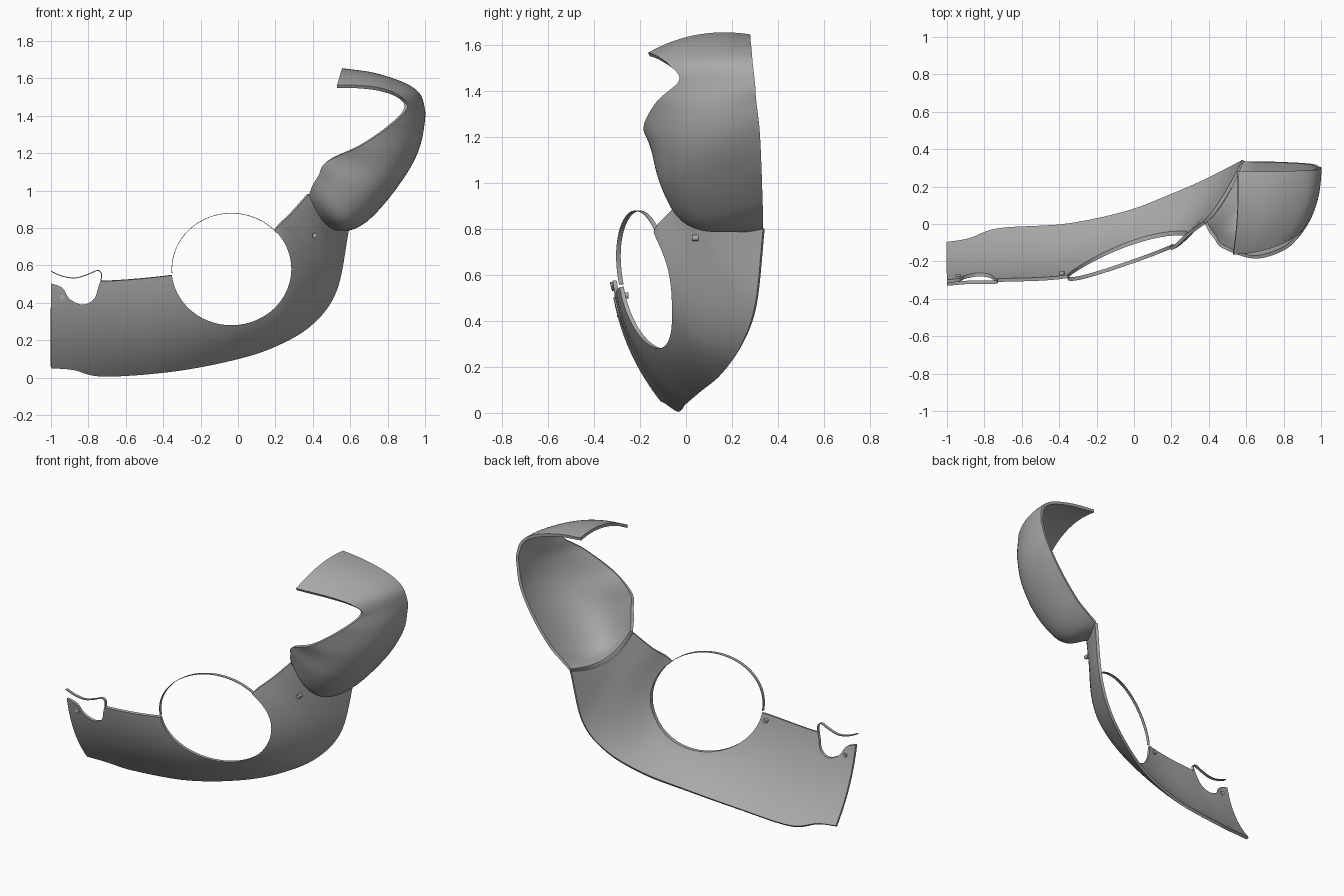
import bpy, bmesh, math
from mathutils import Vector

old = bpy.data.objects.get("Cube")
if old:
    bpy.data.objects.remove(old, do_unlink=True)

grey = bpy.data.materials.new("plain_grey")
grey.use_nodes = True
COLOUR = (0.4, 0.4, 0.4, 1)
grey.diffuse_color = COLOUR
grey.node_tree.nodes["Principled BSDF"].inputs["Base Color"].default_value = COLOUR

THICK = 0.018


def make_object(name, bm, material=grey):
    mesh = bpy.data.meshes.new(name)
    bm.to_mesh(mesh)
    bm.free()
    obj = bpy.data.objects.new(name, mesh)
    bpy.context.collection.objects.link(obj)
    if material:
        mesh.materials.append(material)
    return obj


def activate(obj):
    bpy.ops.object.select_all(action='DESELECT')
    obj.select_set(True)
    bpy.context.view_layer.objects.active = obj


def smooth(obj):
    activate(obj)
    bpy.ops.object.shade_smooth_by_angle(angle=math.radians(35))


def spline(points, steps):
    """Smooth curve through every point."""
    pts = [Vector(p) for p in points]
    pts = [2 * pts[0] - pts[1]] + pts + [2 * pts[-1] - pts[-2]]
    out = []
    for a, b, c, d in zip(pts, pts[1:], pts[2:], pts[3:]):
        for k in range(steps):
            t = k / steps
            out.append(0.5 * (2 * b + (c - a) * t + (2 * a - 5 * b + 4 * c - d) * t ** 2
                              + (3 * b - a - 3 * c + d) * t ** 3))
    out.append(pts[-2])
    return out


def arc(a, m, b, count):
    """Parabolic section through three points."""
    s = (m - a).length / ((m - a).length + (b - m).length)
    for k in range(count + 1):
        t = k / count
        yield (a * ((t - s) * (t - 1) / s) + m * (t * (t - 1) / (s * (s - 1)))
               + b * (t * (t - s) / (1 - s)))


def shell(name, sections, steps=10, count=28):
    """Thick sheet lofted through (edge, middle, edge) sections."""
    rails = [spline(rail, steps) for rail in zip(*sections)]
    bm = bmesh.new()
    rows = [[bm.verts.new(p) for p in arc(*trio, count)] for trio in zip(*rails)]
    for r, s in zip(rows, rows[1:]):
        for j in range(count):
            bm.faces.new((r[j], s[j], s[j + 1], r[j + 1]))
    obj = make_object(name, bm)
    mod = obj.modifiers.new("thickness", 'SOLIDIFY')
    mod.thickness = THICK
    mod.offset = -1
    activate(obj)
    bpy.ops.object.modifier_apply(modifier=mod.name)
    return obj


def cut(obj, outline):
    """Cut a front-view outline straight through the sheet."""
    bm = bmesh.new()
    face = bm.faces.new([bm.verts.new((x, -1, z)) for x, z in outline])
    new = bmesh.ops.extrude_face_region(bm, geom=[face])["geom"]
    bmesh.ops.translate(bm, vec=(0, 2, 0), verts=[g for g in new if isinstance(g, bmesh.types.BMVert)])
    bmesh.ops.recalc_face_normals(bm, faces=bm.faces)
    cutter = make_object("cutter", bm, None)
    cutter.hide_render = True
    mod = obj.modifiers.new("cut", 'BOOLEAN')
    mod.operation = 'DIFFERENCE'
    mod.solver = 'EXACT'
    mod.object = cutter
    activate(obj)
    bpy.ops.object.modifier_apply(modifier=mod.name)
    bpy.data.objects.remove(cutter, do_unlink=True)


def ribbon(name, path, width, depth):
    """Thin strip, narrow from the front and deep along y."""
    bm = bmesh.new()
    loops = []
    for i, p in enumerate(path):
        d = path[min(i + 1, len(path) - 1)] - path[max(i - 1, 0)]
        n = Vector((-d.z, 0, d.x)).normalized() * width
        back = Vector((0, depth, 0))
        loops.append([bm.verts.new(q) for q in (p, p + n, p + n + back, p + back)])
    for a, b in zip(loops, loops[1:]):
        for j in range(4):
            k = (j + 1) % 4
            bm.faces.new((a[j], a[k], b[k], b[j]))
    bm.faces.new(loops[0])
    bm.faces.new(loops[-1])
    bmesh.ops.recalc_face_normals(bm, faces=bm.faces)
    smooth(make_object(name, bm))


# Section shared by the lower shell and the cup
SEAM = ((0.595, 0.335, 0.8), (0.47, 0.11, 0.82), (0.38, 0, 0.98))

# Lower shell: bottom edge, middle, top edge
lower = shell("lower_shell", [
    ((-1, -0.11, 0.05), (-1, -0.235, 0.25), (-1, -0.325, 0.56)),
    ((-0.88, -0.09, 0.04), (-0.88, -0.22, 0.24), (-0.88, -0.32, 0.54)),
    ((-0.72, -0.035, 0.005), (-0.72, -0.2, 0.22), (-0.72, -0.31, 0.515)),
    ((-0.36, -0.01, 0.03), (-0.36, -0.19, 0.25), (-0.36, -0.29, 0.545)),
    ((-0.035, 0.06, 0.09), (-0.035, -0.12, 0.28), (-0.035, -0.2, 0.6)),
    ((0.2, 0.15, 0.165), (0.19, -0.065, 0.37), (0.1, -0.13, 0.65)),
    ((0.4, 0.235, 0.285), (0.285, -0.06, 0.53), (0.2, -0.14, 0.79)),
    ((0.53, 0.3, 0.47), (0.42, 0.07, 0.68), (0.29, -0.065, 0.88)),
    SEAM])


# Round opening and its thin upper rim
def ring_point(a):
    c, s = math.cos(a), math.sin(a)
    return Vector((-0.035 + 0.32 * c, -0.185 + 0.11 * c - 0.05 * s + 0.015 * s * s, 0.58 + 0.3 * s))


ring = [ring_point(math.tau * i / 96) for i in range(96)]
cut(lower, [(p.x, p.z) for p in ring])
ribbon("opening_rim", [ring_point(math.radians(40 + 3 * i)) for i in range(49)], 0.003, 0.02)

# Notch at the end and the fine strip above it
notch = spline([(-1.02, 0, 0.51), (-0.94, 0, 0.48), (-0.9, 0, 0.42), (-0.83, 0, 0.39),
                (-0.77, 0, 0.42), (-0.745, 0, 0.49), (-0.73, 0, 0.53)], 5)
cut(lower, [(p.x, p.z) for p in notch] + [(-0.73, 0.65), (-1.02, 0.65)])
smooth(lower)
ribbon("notch_strip", spline([(-1, -0.33, 0.565), (-0.94, -0.325, 0.54), (-0.87, -0.32, 0.53),
                              (-0.8, -0.32, 0.55), (-0.75, -0.32, 0.57), (-0.732, -0.315, 0.55),
                              (-0.738, -0.31, 0.505)], 6), 0.005, 0.018)

# Curved cup and its hooked band: back edge, middle, front edge
smooth(shell("upper_cup", [
    SEAM,
    ((0.67, 0.335, 0.855), (0.54, 0, 0.825), (0.4, -0.04, 1.03)),
    ((0.75, 0.333, 0.92), (0.61, -0.06, 0.89), (0.43, -0.08, 1.08)),
    ((0.87, 0.328, 1.07), (0.72, -0.1, 1.03), (0.475, -0.13, 1.155)),
    ((0.96, 0.32, 1.23), (0.85, -0.07, 1.18), (0.65, -0.185, 1.235)),
    ((0.995, 0.305, 1.36), (0.93, 0, 1.33), (0.82, -0.13, 1.35)),
    ((1, 0.3, 1.43), (0.965, 0.1, 1.44), (0.905, -0.03, 1.445)),
    ((0.97, 0.29, 1.52), (0.935, 0.08, 1.52), (0.86, -0.07, 1.51)),
    ((0.88, 0.285, 1.58), (0.84, 0.03, 1.57), (0.76, -0.12, 1.548)),
    ((0.72, 0.28, 1.625), (0.71, 0, 1.61), (0.65, -0.15, 1.562)),
    ((0.555, 0.28, 1.645), (0.55, 0, 1.633), (0.53, -0.165, 1.565))]))

# Small pegs on the inner side
for i, spot in enumerate([(-0.94, -0.285, 0.43), (-0.385, -0.265, 0.51), (0.41, 0.04, 0.76)]):
    bm = bmesh.new()
    bmesh.ops.create_cone(bm, cap_ends=True, segments=16, radius1=0.013, radius2=0.013, depth=0.03)
    bmesh.ops.rotate(bm, verts=bm.verts, matrix=Vector((0, 0, 1)).rotation_difference(
        Vector((0, 1, 0))).to_matrix())
    bmesh.ops.translate(bm, vec=spot, verts=bm.verts)
    smooth(make_object(f"inner_peg_{i + 1}", bm))
